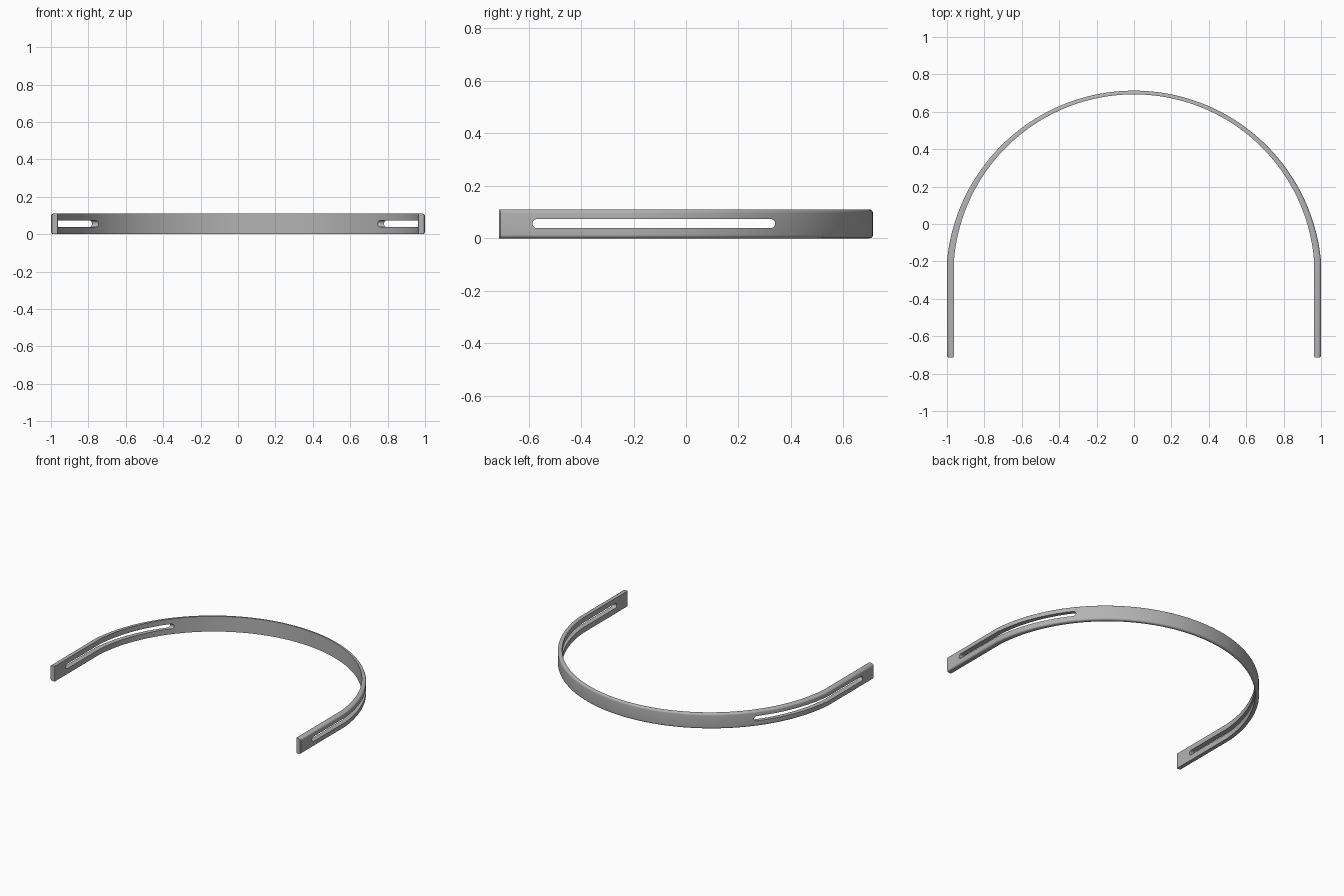
import bpy, bmesh, math

cube = bpy.data.objects.get("Cube")
if cube:
    bpy.data.objects.remove(cube, do_unlink=True)

HEIGHT, FILLET, FRONT, KINK = 0.11, 0.014, -0.713, -0.2

grey = bpy.data.materials.new("satin_grey")
grey.use_nodes = True
colour = (0.45, 0.45, 0.45, 1)
grey.diffuse_color = colour
grey.node_tree.nodes["Principled BSDF"].inputs["Base Color"].default_value = colour


def make_object(name, bm):
    bmesh.ops.recalc_face_normals(bm, faces=bm.faces)
    mesh = bpy.data.meshes.new(name)
    bm.to_mesh(mesh)
    bm.free()
    obj = bpy.data.objects.new(name, mesh)
    bpy.context.collection.objects.link(obj)
    mesh.materials.append(grey)
    return obj


def arc_path(half_width, apex, steps=96):
    """Circular arc through both leg tops and the apex, from right to left."""
    rise = apex - KINK
    radius = (half_width ** 2 + rise ** 2) / (2 * rise)
    centre = apex - radius
    start = math.atan2(KINK - centre, half_width)
    span = math.pi - 2 * start
    return [(radius * math.cos(start + span * i / steps),
             centre + radius * math.sin(start + span * i / steps))
            for i in range(steps + 1)]


def band_path(half_width, apex, inset):
    """Straight leg, arc, straight leg; the leg tips are slightly eased."""
    leg = [(half_width - inset, FRONT), (half_width, FRONT + 0.005),
           (half_width, KINK - 0.01)]
    mirrored = [(-x, y) for x, y in reversed(leg)]
    return leg + arc_path(half_width, apex) + mirrored


# Curved band: sweep a section whose outer edges are rounded
outer = band_path(1.0, 0.713, 0.005)
inner = band_path(0.963, 0.693, -0.003)
fillet = [(FILLET * (1 - math.sin(a)), FILLET * (1 - math.cos(a)))
          for a in (math.pi / 2 * k / 6 for k in range(7))]
section = [(d, z) for d, z in fillet] + [(d, HEIGHT - z) for d, z in reversed(fillet)]

bm = bmesh.new()
rings = []
for (ox, oy), (ix, iy) in zip(outer, inner):
    length = math.hypot(ix - ox, iy - oy)
    ux, uy = (ix - ox) / length, (iy - oy) / length
    ring = [bm.verts.new((ox + ux * d, oy + uy * d, z)) for d, z in section]
    ring += [bm.verts.new((ix, iy, HEIGHT)), bm.verts.new((ix, iy, 0))]
    rings.append(ring)
for a, b in zip(rings, rings[1:]):
    for k in range(len(a)):
        n = (k + 1) % len(a)
        bm.faces.new((a[k], a[n], b[n], b[k]))
bm.faces.new(rings[0])
bm.faces.new(rings[-1])
band = make_object("curved_band", bm)

# Long round-ended slot through both sides
bm = bmesh.new()
slot_r, slot_z, slot_front, slot_back = 0.0175, 0.056, -0.585, 0.34
outline = []
for end, turn in ((slot_back - slot_r, -math.pi / 2), (slot_front + slot_r, math.pi / 2)):
    for k in range(13):
        a = turn + math.pi * k / 12
        outline.append((end + slot_r * math.cos(a), slot_z + slot_r * math.sin(a)))
face = bm.faces.new([bm.verts.new((-1.2, y, z)) for y, z in outline])
moved = bmesh.ops.extrude_face_region(bm, geom=[face])["geom"]
bmesh.ops.translate(bm, vec=(2.4, 0, 0),
                    verts=[v for v in moved if isinstance(v, bmesh.types.BMVert)])
cutter = make_object("slot_cutter", bm)
cutter.hide_render = True

cut = band.modifiers.new("slots", "BOOLEAN")
cut.operation = "DIFFERENCE"
cut.solver = "EXACT"
cut.object = cutter

for obj in bpy.context.selected_objects:
    obj.select_set(False)
band.select_set(True)
bpy.context.view_layer.objects.active = band
bpy.ops.object.modifier_apply(modifier=cut.name)
bpy.data.objects.remove(cutter, do_unlink=True)
bpy.ops.object.shade_smooth_by_angle(angle=math.radians(30))
